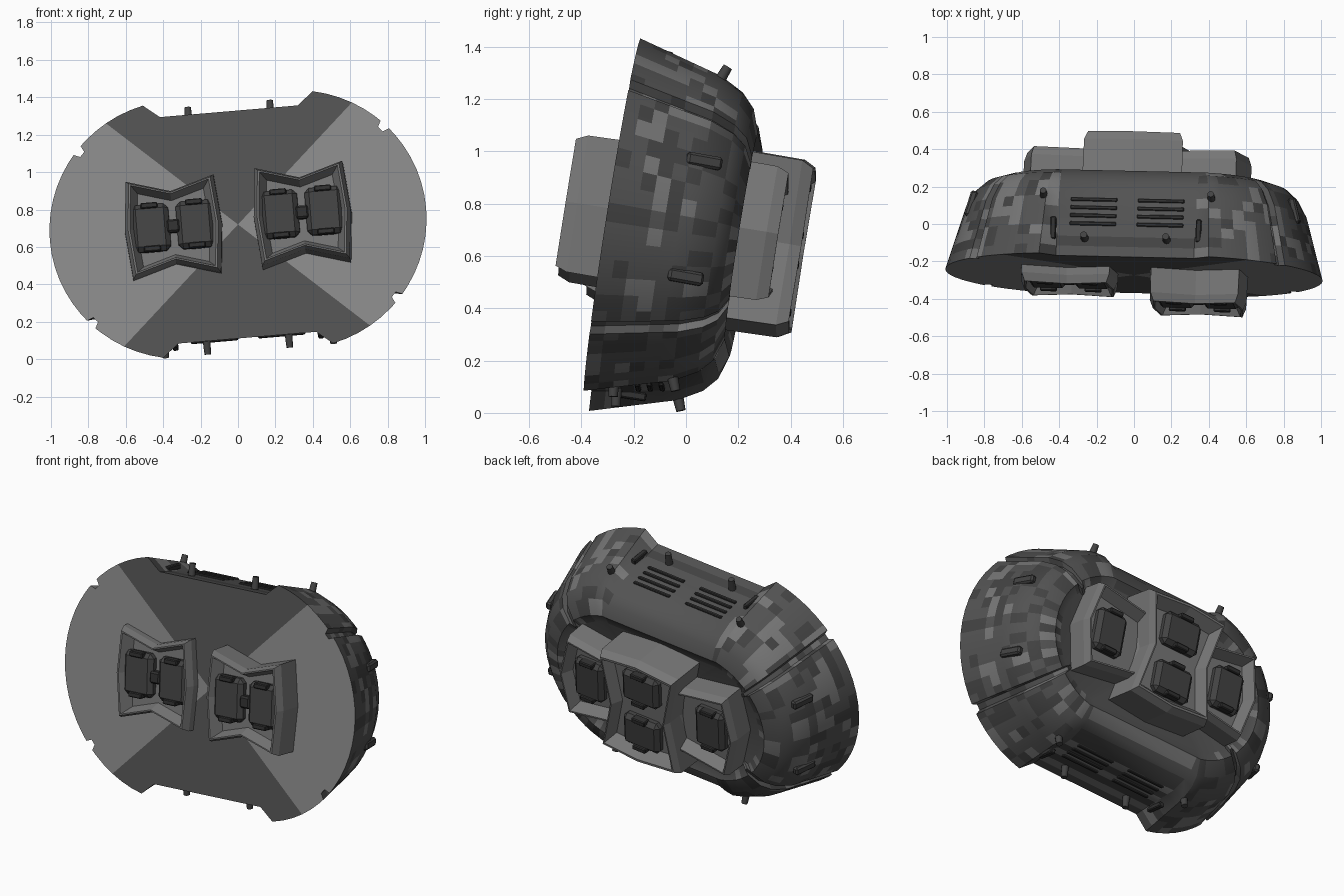
import bpy, bmesh, math, random
from mathutils import Matrix, Vector

if "Cube" in bpy.data.objects:
    bpy.data.objects.remove(bpy.data.objects["Cube"])

random.seed(4)

# Tilted body frame: u = right, w = back, v = up
w_ax = Vector((0.036, 1, -0.158)).normalized()
u_ax = Vector((1, -0.0226, 0.085)).normalized()
v_ax = u_ax.cross(w_ax)
FRAME = Matrix((u_ax, w_ax, v_ax)).transposed().to_4x4()
FRAME.translation = Vector((0, -0.273, 0.72))


def material(name, g):
    m = bpy.data.materials.new(name)
    m.diffuse_color = (g, g, g, 1)
    m.use_nodes = True
    m.node_tree.nodes["Principled BSDF"].inputs["Base Color"].default_value = m.diffuse_color
    return m


BLACK = material("black", 0.03)
DARK = material("dark_grey", 0.055)
HULL = material("hull_grey", 0.085)
MID = material("mid_grey", 0.18)
LIGHT = material("light_grey", 0.25)


def finish(bm, name, mats, smooth=None):
    bmesh.ops.recalc_face_normals(bm, faces=bm.faces)
    me = bpy.data.meshes.new(name)
    bm.to_mesh(me)
    bm.free()
    for m in mats:
        me.materials.append(m)
    ob = bpy.data.objects.new(name, me)
    bpy.context.collection.objects.link(ob)
    ob.matrix_world = FRAME
    if smooth:
        bpy.ops.object.select_all(action='DESELECT')
        ob.select_set(True)
        bpy.context.view_layer.objects.active = ob
        bpy.ops.object.shade_smooth_by_angle(angle=math.radians(smooth))
    return ob


def loft(name, rings, mats, center=(0, 0), smooth=None, paint=None):
    bm = bmesh.new()
    loops = [[bm.verts.new(p) for p in r] for r in rings]
    n = len(loops[0])
    for a, b in zip(loops, loops[1:]):
        for i in range(n):
            j = (i + 1) % n
            bm.faces.new((a[i], a[j], b[j], b[i]))
    for cap in (loops[0], loops[-1]):
        mid = bm.verts.new((center[0], cap[0].co.y, center[1]))
        for i in range(n):
            bm.faces.new((cap[i], cap[(i + 1) % n], mid))
    if paint:
        for f in bm.faces:
            f.material_index = paint(f)
    return finish(bm, name, mats, smooth)


def block(name, center, size, mat, bevel=0.0, rot=None):
    bm = bmesh.new()
    bmesh.ops.create_cube(bm, size=1)
    bmesh.ops.scale(bm, vec=size, verts=bm.verts)
    if bevel:
        bmesh.ops.bevel(bm, geom=list(bm.edges), offset=bevel, segments=1, affect='EDGES')
    if rot:
        bmesh.ops.rotate(bm, matrix=rot, verts=bm.verts)
    bmesh.ops.translate(bm, vec=center, verts=bm.verts)
    return finish(bm, name, [mat])


def peg(name, base, direction, length=0.07, radius=0.018):
    bm = bmesh.new()
    d = Vector(direction).normalized()
    bmesh.ops.create_cone(bm, cap_ends=True, segments=10, radius1=radius * 1.2,
                          radius2=radius, depth=length)
    bmesh.ops.rotate(bm, matrix=d.to_track_quat('Z', 'Y').to_matrix(), verts=bm.verts)
    bmesh.ops.translate(bm, vec=Vector(base) + d * length * 0.3, verts=bm.verts)
    return finish(bm, name, [DARK], 40)


# Hull: two rounded ends with a stepped-in centre panel, tapering to the back
def hull_ring(w, r, panel, c=0.31):
    groove = {40: 0, 41: -0.035, 44: -0.035, 45: 0}
    angles = [a for a in range(-78, 79, 6) if abs(a) != 42]
    angles = sorted(angles + [s * a for s in (1, -1) for a in groove])
    half = [(0.37, -panel)]
    for a in angles:
        rr = r + groove.get(abs(a), 0)
        t = math.radians(a)
        half.append((c + rr * math.cos(t), rr * math.sin(t)))
    half.append((0.37, panel))
    return [(u, w, v) for u, v in half + [(-u, -v) for u, v in half]]


# Softly mottled side wall; front face dark in the middle and light at the ends
def hull_paint(f):
    c = f.calc_center_median()
    if len(f.verts) == 3:
        return 3 if c.y < 0.1 and abs(c.x) > 0.42 else 1
    return random.choice((0, 1, 1, 2))


front = [(0.33 * i / 6, 0.70 - 0.095 * i / 6, 0.615 - 0.055 * i / 6) for i in range(7)]
back = [(0.42, 0.555, 0.515), (0.47, 0.50, 0.47), (0.50, 0.41, 0.40), (0.48, 0.36, 0.35)]
loft("hull", [hull_ring(*p) for p in front + back], [DARK, HULL, MID, LIGHT],
     smooth=30, paint=hull_paint)


# Nozzle housing: prism with chamfered rim and sunken middle
def housing(name, outline, center, base, tip):
    s = 1 if tip > base else -1
    cu, cv = center

    def ring(k, w):
        return [(cu + u * k, w, cv + v * k) for u, v in outline]
    loft(name, [ring(1.01, base), ring(1, tip - s * 0.045), ring(0.93, tip),
                ring(0.89, tip), ring(0.75, tip - s * 0.07)], [MID], center)


# Emitter box with small clips above and below
def emitter(name, u, v, tip, s, su=0.2, sv=0.255):
    block(name, (u, tip - s * 0.07, v), (su, 0.1, sv), DARK, 0.025)
    for k in (-1, 1):
        block(name + "_clip", (u, tip - s * 0.03, v + k * sv * 0.46),
              (0.09, 0.05, 0.03), BLACK, 0.005)


bow = [(-0.235, -0.265), (0, -0.195), (0.235, -0.265), (0.26, 0),
       (0.235, 0.265), (0, 0.195), (-0.235, 0.265), (-0.26, 0)]
for side, u, tip in (("left", -0.345, -0.085), ("right", 0.35, -0.178)):
    housing("front_nozzle_" + side, bow, (u, 0.01), 0.03, tip)
    for k in (-1, 1):
        emitter("front_emitter_" + side, u + k * 0.12, 0.015, tip, -1)
    block("front_bridge_" + side, (u, tip + 0.05, 0.015), (0.07, 0.05, 0.07), BLACK, 0.01)

# Back cluster: tall centre nozzle with two stacked emitters, one smaller each side
tall = [(-0.265, -0.32), (0, -0.345), (0.265, -0.32), (0.2, 0),
        (0.265, 0.32), (0, 0.345), (-0.265, 0.32), (-0.2, 0)]
housing("back_nozzle_centre", tall, (0, 0.015), 0.45, 0.725)
for k in (-1, 1):
    emitter("back_emitter_centre", 0, 0.015 + k * 0.15, 0.725, 1, 0.25, 0.2)
    side = [(k * a, b) for a, b in ((-0.22, -0.2), (0.16, -0.26), (0.22, 0),
                                    (0.16, 0.26), (-0.22, 0.2), (-0.24, 0))]
    housing("back_nozzle_side", side, (k * 0.39, 0.015), 0.45, 0.645)
    emitter("back_emitter_side", k * 0.42, 0.015, 0.645, 1)

# Pegs, grilles and brackets on top and bottom panels, latches on the rounded ends
for s in (-1, 1):
    for k in (-1, 1):
        peg("panel_peg", (k * 0.22, 0.1, s * 0.615), (0, 0.12, s))
        peg("end_peg", (k * 0.45, 0.33, s * 0.585), (0, 0.4, s), 0.06)
        for i in range(4):
            block("grille_bar", (k * 0.18, 0.18 + i * 0.045, s * (0.585 - i * 0.008)),
                  (0.25, 0.02, 0.02), BLACK, 0.004)
        block("panel_bracket", (k * 0.39, 0.15, s * 0.605), (0.03, 0.12, 0.03), BLACK, 0.005)
        t = math.radians(22 * s)
        block("end_latch", (k * (0.31 + 0.60 * math.cos(t)), 0.33, 0.60 * math.sin(t)),
              (0.04, 0.14, 0.05), DARK, 0.01, Matrix.Rotation(math.radians(k * 15), 3, 'Z'))
